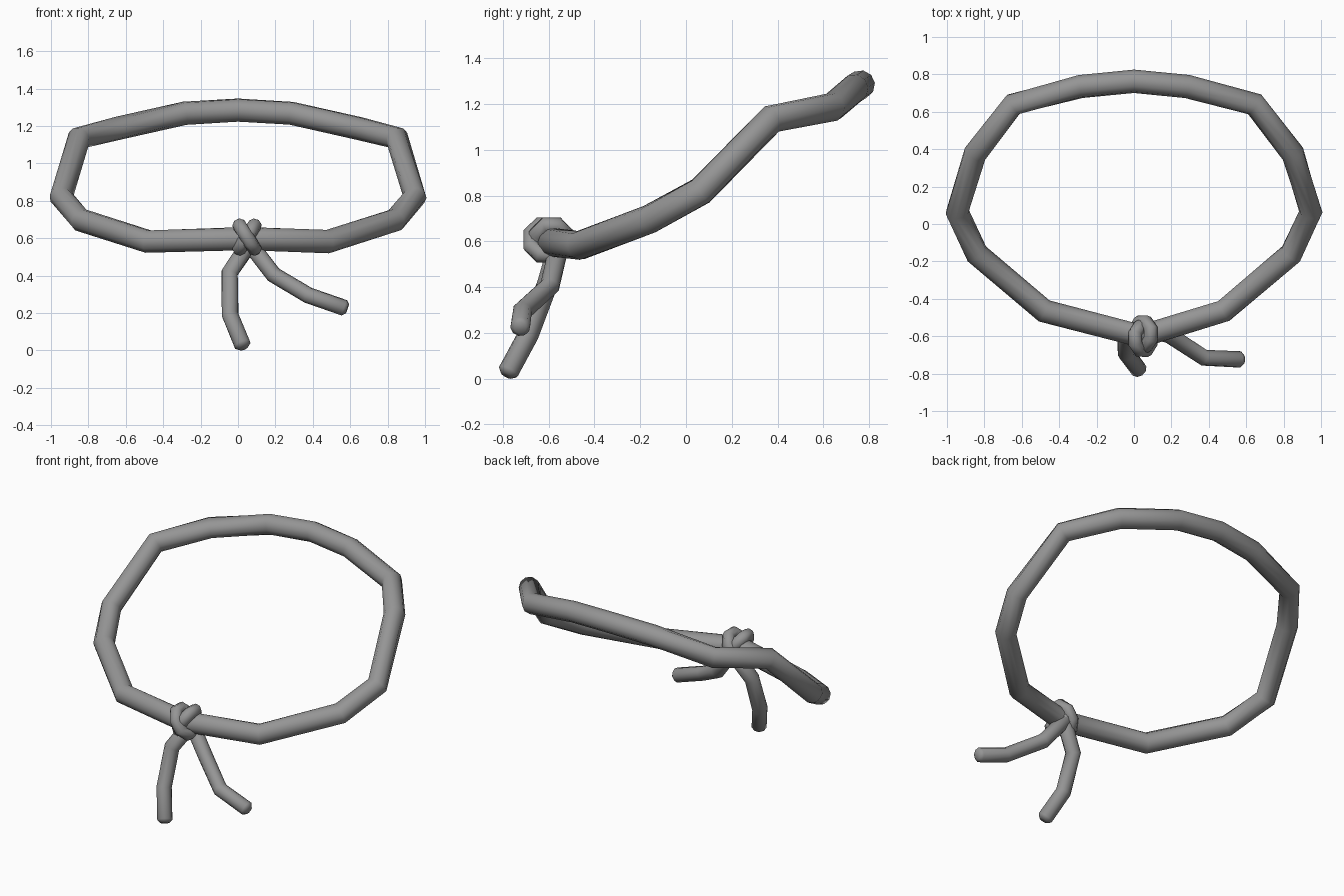
import bpy, bmesh, math
from mathutils import Vector, Matrix

if "Cube" in bpy.data.objects:
    bpy.data.objects.remove(bpy.data.objects["Cube"])

grey = bpy.data.materials.new("rope_grey")
grey.diffuse_color = (0.3, 0.3, 0.3, 1)
grey.use_nodes = True
grey.node_tree.nodes["Principled BSDF"].inputs["Base Color"].default_value = grey.diffuse_color


def tube(name, points, radius, sides=10, closed=False):
    """Sweep a round section along a polyline, mitred at the corners."""
    pts = [Vector(p) for p in points]
    n = len(pts)
    bm = bmesh.new()
    rings = []

    def add_ring(center, normal, direction, scale=1.0):
        # circle around the segment direction, projected onto the mitre plane
        side = direction.cross(Vector((0.31, 0.2, 1))).normalized()
        up = side.cross(direction).normalized()
        ring = []
        for k in range(sides):
            a = 2 * math.pi * (k + 0.5) / sides
            off = (side * math.cos(a) + up * math.sin(a)) * radius * scale
            off -= direction * (off.dot(normal) / direction.dot(normal))
            ring.append(bm.verts.new(center + off))
        rings.append(ring)

    for i, p in enumerate(pts):
        before = (p - pts[i - 1]).normalized() if closed or i > 0 else None
        after = (pts[(i + 1) % n] - p).normalized() if closed or i < n - 1 else None
        d = ((before or after) + (after or before)).normalized()
        if not closed and i == 0:
            add_ring(p, d, d, 0.6)
            add_ring(p + d * radius * 0.4, d, d)
        elif not closed and i == n - 1:
            add_ring(p - d * radius * 0.4, d, d)
            add_ring(p, d, d, 0.6)
        else:
            add_ring(p, d, d)
    count = len(rings)
    for i in range(count if closed else count - 1):
        a, b = rings[i], rings[(i + 1) % count]
        # line up the two rings so the skin does not twist
        axis = sum((v.co for v in a), Vector()) / sides
        nxt = sum((v.co for v in b), Vector()) / sides
        shift = min(range(sides), key=lambda s: sum(
            ((a[k].co - axis) - (b[(k + s) % sides].co - nxt)).length_squared
            for k in range(sides)))
        for k in range(sides):
            bm.faces.new((a[k], a[(k + 1) % sides],
                          b[(k + 1 + shift) % sides], b[(k + shift) % sides]))
    if not closed:
        bm.faces.new(rings[0])
        bm.faces.new(rings[-1])
    bmesh.ops.recalc_face_normals(bm, faces=bm.faces)
    mesh = bpy.data.meshes.new(name)
    bm.to_mesh(mesh)
    bm.free()
    mesh.materials.append(grey)
    obj = bpy.data.objects.new(name, mesh)
    bpy.context.collection.objects.link(obj)
    bpy.ops.object.select_all(action='DESELECT')
    obj.select_set(True)
    bpy.context.view_layer.objects.active = obj
    bpy.ops.object.shade_smooth_by_angle(angle=math.radians(50))
    return obj


# main loop, right half from the back round to the knot, then mirrored
half = [(0.285, 0.735, 1.268), (0.645, 0.64, 1.187), (0.85, 0.375, 1.135),
        (0.945, 0.065, 0.82), (0.84, -0.16, 0.697), (0.48, -0.465, 0.582)]
loop = [(0, 0.763, 1.285)] + half + [(0.04, -0.6, 0.598)]
loop += [(-x, y, z) for x, y, z in reversed(half)]
tube("band", loop, 0.063, closed=True)

# hanging tails
tube("left_tail", [(0.06, -0.56, 0.57), (-0.045, -0.605, 0.415),
                   (-0.042, -0.69, 0.19), (0.03, -0.785, 0.015)], 0.046)
tube("right_tail", [(0.04, -0.55, 0.6), (0.19, -0.595, 0.405),
                    (0.375, -0.715, 0.295), (0.585, -0.725, 0.222)], 0.044)


# two crossing wraps that form the knot
def wrap(name, tilt, cy, r):
    pts = []
    for k in range(8):
        a = 2 * math.pi * (k + 0.5) / 8
        pts.append((0.048 + tilt * math.sin(a), cy + r * math.cos(a),
                    0.606 + r * math.sin(a)))
    tube(name, pts, 0.038, sides=8, closed=True)


wrap("knot_front_wrap", -0.045, -0.612, 0.069)
wrap("knot_back_wrap", 0.045, -0.588, 0.069)
